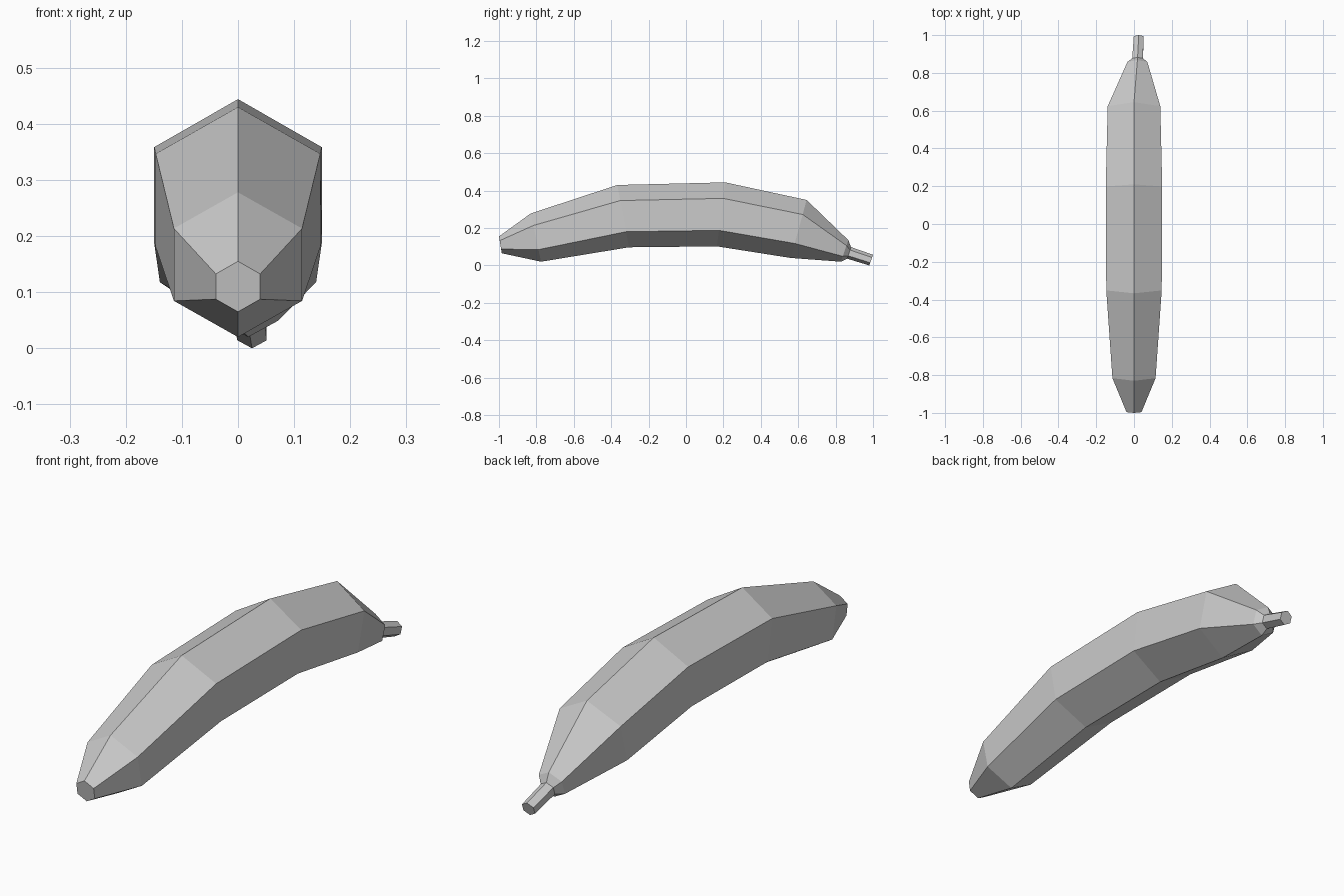
import bpy, bmesh, math
from mathutils import Vector, Matrix

default = bpy.data.objects.get("Cube")
if default:
    bpy.data.objects.remove(default, do_unlink=True)

SKIN = (0.6, 0.6, 0.6, 1)
mat = bpy.data.materials.new("pale grey")
mat.use_nodes = True
mat.diffuse_color = SKIN
mat.node_tree.nodes["Principled BSDF"].inputs["Base Color"].default_value = SKIN

# Hexagonal rings from blossom end to stem: x offset, top (y, z), bottom (y, z)
RINGS = [
    (0.0, (-1.0, 0.155), (-0.985, 0.065)),
    (0.0, (-0.83, 0.278), (-0.775, 0.02)),
    (0.0, (-0.367, 0.43), (-0.305, 0.097)),
    (0.0, (0.21, 0.444), (0.165, 0.102)),
    (0.0, (0.645, 0.35), (0.56, 0.04)),
    (0.018, (0.868, 0.135), (0.828, 0.02)),
    (0.019, (0.882, 0.098), (0.862, 0.036)),
    (0.025, (1.0, 0.057), (0.98, 0.0)),
]


def add_ring(bm, x, top, bottom):
    """Regular hexagon with its corners at the top and bottom points."""
    a, b = Vector((x, *top)), Vector((x, *bottom))
    centre, up = (a + b) / 2, (a - b) / 2
    side = Vector((up.length, 0, 0))
    angles = [math.tau * i / 6 for i in range(6)]
    return [bm.verts.new(centre + up * math.cos(t) + side * math.sin(t)) for t in angles]


def loft(name, rings):
    bm = bmesh.new()
    loops = [add_ring(bm, *r) for r in rings]
    for low, high in zip(loops, loops[1:]):
        for i in range(6):
            j = (i + 1) % 6
            bm.faces.new((low[i], low[j], high[j], high[i]))
    bm.faces.new(loops[0])
    bm.faces.new(loops[-1])
    bmesh.ops.recalc_face_normals(bm, faces=bm.faces)
    mesh = bpy.data.meshes.new(name)
    bm.to_mesh(mesh)
    bm.free()
    mesh.materials.append(mat)
    obj = bpy.data.objects.new(name, mesh)
    bpy.context.collection.objects.link(obj)
    return obj


# Curved fruit with its stem, one continuous flat-shaded skin
loft("banana", RINGS)
